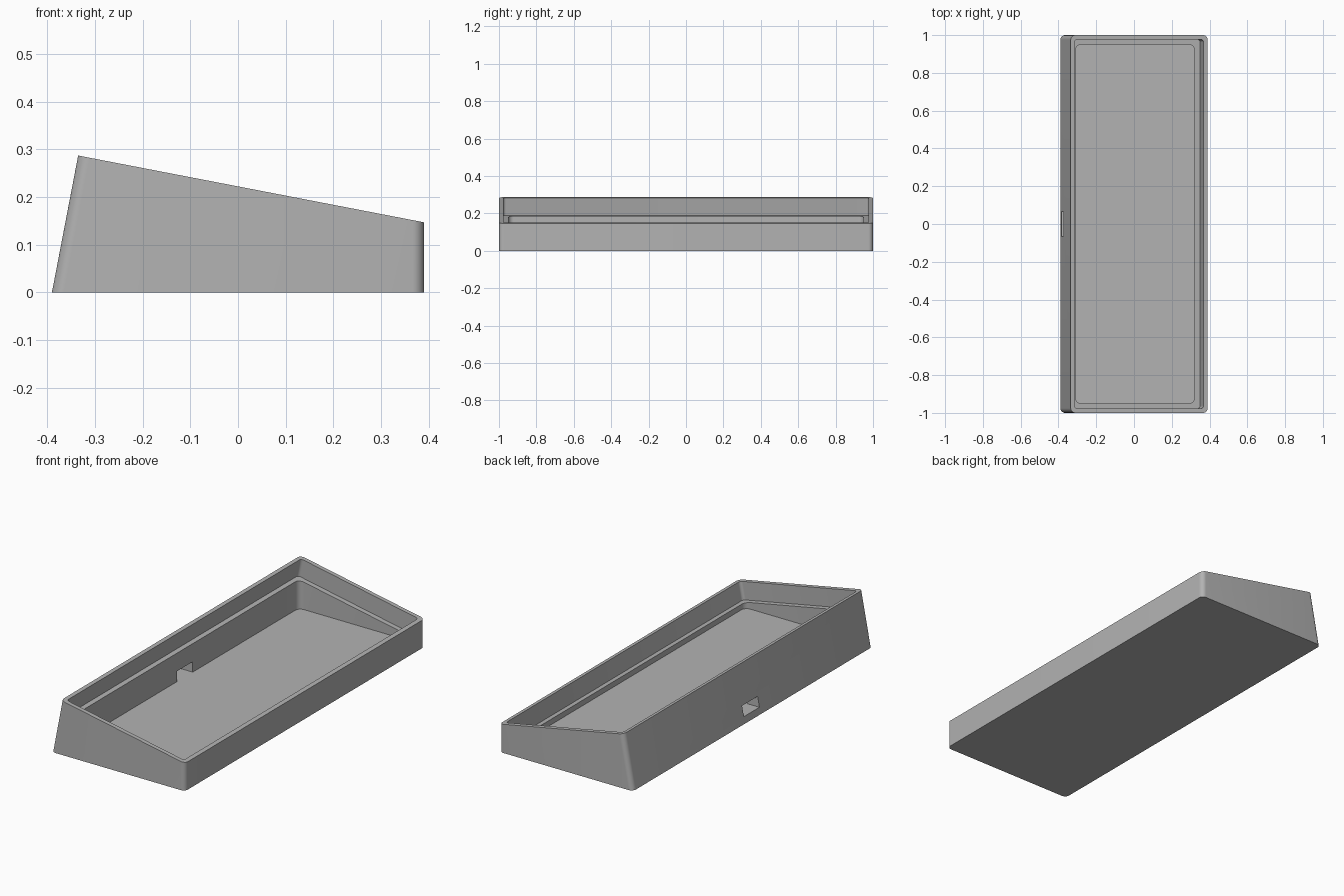
import bpy, bmesh, math

if "Cube" in bpy.data.objects:
    bpy.data.objects.remove(bpy.data.objects["Cube"])

grey = bpy.data.materials.new("mid grey")
grey.diffuse_color = (0.45, 0.45, 0.45, 1)
grey.use_nodes = True
grey.node_tree.nodes["Principled BSDF"].inputs["Base Color"].default_value = grey.diffuse_color


def prism(name, profile, half_y, radius):
    """Extrude an x-z profile along y and round its four upright edges."""
    bm = bmesh.new()
    face = bm.faces.new([bm.verts.new((x, -half_y, z)) for x, z in profile])
    side = bmesh.ops.extrude_face_region(bm, geom=[face])["geom"]
    for v in side:
        if isinstance(v, bmesh.types.BMVert):
            v.co.y = half_y
    bmesh.ops.recalc_face_normals(bm, faces=bm.faces)
    # profile runs bottom left, bottom right, top right, top left
    n = len(profile)
    bm.verts.ensure_lookup_table()
    upright = []
    for e in bm.edges:
        a, b = (v.co for v in e.verts)
        if abs(a.y - b.y) < 1e-6 and abs(a.z - b.z) > abs(a.x - b.x):
            upright.append(e)
    bmesh.ops.bevel(bm, geom=upright, offset=radius, segments=8,
                    profile=0.5, affect='EDGES')
    bmesh.ops.recalc_face_normals(bm, faces=bm.faces)
    mesh = bpy.data.meshes.new(name)
    bm.to_mesh(mesh)
    bm.free()
    obj = bpy.data.objects.new(name, mesh)
    bpy.context.collection.objects.link(obj)
    mesh.materials.append(grey)
    return obj


# Sloped top: corner point and tilt
X0, Z0 = -0.335, 0.287
TILT = math.atan2(0.14, 0.725)


def on_slope(u, w):
    """Point u along the sloped top and w above it."""
    c, s = math.cos(TILT), math.sin(TILT)
    return (X0 + u * c + w * s, Z0 - u * s + w * c)


# Wedge-shaped body
case = prism("case", [(-0.39, 0), (0.39, 0), (0.39, 0.147), (X0, Z0)], 1.0, 0.025)

# Tilted upper recess, deep flat-floored pocket and cable opening
recess = prism("recess_cutter", [on_slope(0.02, -0.095), on_slope(0.716, -0.095),
                                 on_slope(0.716, 0.1), on_slope(0.02, 0.1)], 0.977, 0.015)
pocket = prism("pocket_cutter", [(-0.31, 0.035), (0.32, 0.035),
                                 (0.32, 0.24), (-0.31, 0.24)], 0.95, 0.03)
port = prism("port_cutter", [(-0.5, 0.035), (-0.25, 0.035),
                             (-0.25, 0.09), (-0.5, 0.09)], 0.065, 0.001)

bpy.context.view_layer.objects.active = case
for cutter in (recess, pocket, port):
    cutter.hide_render = True
    mod = case.modifiers.new("cut", 'BOOLEAN')
    mod.operation, mod.solver, mod.object = 'DIFFERENCE', 'EXACT', cutter
    bpy.ops.object.modifier_apply(modifier=mod.name)
    bpy.data.objects.remove(cutter)

# Smooth corners, crisp rims
bpy.ops.object.select_all(action='DESELECT')
case.select_set(True)
bpy.ops.object.shade_smooth_by_angle(angle=math.radians(30))
